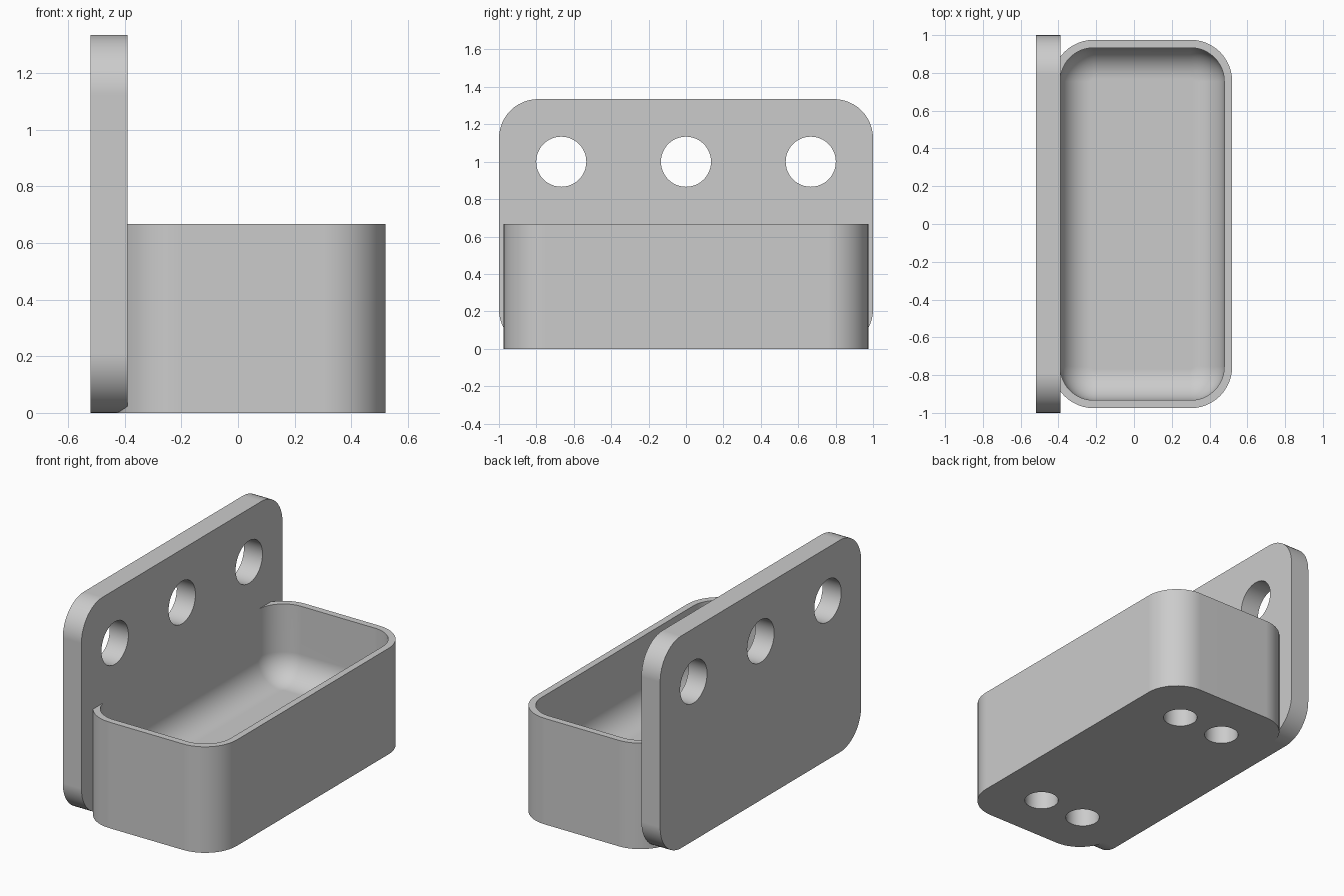
import bpy, bmesh, math
from mathutils import Matrix, Vector

if "Cube" in bpy.data.objects:
    bpy.data.objects.remove(bpy.data.objects["Cube"])

# One plain grey for the whole holder
grey = bpy.data.materials.new("plain grey")
grey.use_nodes = True
COLOUR = (0.6, 0.6, 0.6, 1)
grey.diffuse_color = COLOUR
grey.node_tree.nodes["Principled BSDF"].inputs["Base Color"].default_value = COLOUR


def rounded_rect(u0, u1, v0, v1, r, steps=12):
    """Counter-clockwise outline of a rectangle with round corners."""
    centres = [(u1 - r, v1 - r), (u0 + r, v1 - r), (u0 + r, v0 + r), (u1 - r, v0 + r)]
    points = []
    for quarter, (cu, cv) in enumerate(centres):
        for i in range(steps + 1):
            a = math.pi / 2 * (quarter + i / steps)
            points.append((cu + r * math.cos(a), cv + r * math.sin(a)))
    return points


def loft(name, rings):
    """Skin a stack of equal-sized rings and cap both ends."""
    bm = bmesh.new()
    loops = [[bm.verts.new(p) for p in ring] for ring in rings]
    for low, high in zip(loops, loops[1:]):
        for i in range(len(low)):
            j = (i + 1) % len(low)
            bm.faces.new((low[i], low[j], high[j], high[i]))
    bm.faces.new(loops[0][::-1])
    bm.faces.new(loops[-1])
    bmesh.ops.recalc_face_normals(bm, faces=bm.faces)
    mesh = bpy.data.meshes.new(name)
    bm.to_mesh(mesh)
    bm.free()
    obj = bpy.data.objects.new(name, mesh)
    bpy.context.collection.objects.link(obj)
    mesh.materials.append(grey)
    return obj


def drill(obj, centres, radius, depth, axis):
    """Cut round holes of the given total depth centred on the points."""
    bm = bmesh.new()
    turn = Vector((0, 0, 1)).rotation_difference(Vector(axis)).to_matrix().to_4x4()
    for c in centres:
        bmesh.ops.create_cone(bm, cap_ends=True, segments=48, radius1=radius,
                              radius2=radius, depth=depth,
                              matrix=Matrix.Translation(c) @ turn)
    mesh = bpy.data.meshes.new("hole_cutter")
    bm.to_mesh(mesh)
    bm.free()
    mesh.materials.append(grey)
    cutter = bpy.data.objects.new("hole_cutter", mesh)
    cutter.hide_render = True
    bpy.context.collection.objects.link(cutter)
    mod = obj.modifiers.new("holes", "BOOLEAN")
    mod.object, mod.operation, mod.solver = cutter, "DIFFERENCE", "EXACT"
    bpy.context.view_layer.objects.active = obj
    bpy.ops.object.modifier_apply(modifier=mod.name)
    bpy.data.objects.remove(cutter)


def finish(obj):
    bpy.ops.object.select_all(action="DESELECT")
    obj.select_set(True)
    bpy.context.view_layer.objects.active = obj
    bpy.ops.object.shade_smooth_by_angle(angle=math.radians(30))
    weighted = obj.modifiers.new("even shading", "WEIGHTED_NORMAL")
    weighted.keep_sharp = True


# Upright back plate with three mounting holes
BACK, FRONT = -0.52, -0.39
outline = rounded_rect(-1, 1, 0, 1.335, 0.21)
plate = loft("back_plate", [[(x, y, z) for y, z in outline] for x in (BACK, FRONT)])
drill(plate, [((BACK + FRONT) / 2, y, 1.0) for y in (-0.667, 0, 0.667)],
      0.134, 0.4, (1, 0, 0))
finish(plate)

# Open tray: outer wall, rim, inner wall, then a fillet running into the floor
X0, X1, HALF, RADIUS, TOP = -0.433, 0.52, 0.975, 0.22, 0.667
WALL, FLOOR, FILLET, STEPS = 0.042, 0.2, 0.165, 12


def tray_ring(inset, z):
    return [(x, y, z) for x, y in rounded_rect(
        X0 + inset, X1 - inset, -HALF + inset, HALF - inset, RADIUS - inset)]


rings = [tray_ring(0, 0), tray_ring(0, TOP), tray_ring(WALL, TOP)]
for i in range(STEPS + 1):
    a = math.pi / 2 * i / STEPS
    rings.append(tray_ring(WALL + FILLET * (1 - math.cos(a)),
                           FLOOR + FILLET * (1 - math.sin(a))))
tray = loft("tray", rings)

# Four blind holes in the underside
drill(tray, [(0.02 + sx * 0.16, sy * 0.645, 0) for sx in (-1, 1) for sy in (-1, 1)],
      0.1, 0.3, (0, 0, 1))
finish(tray)
